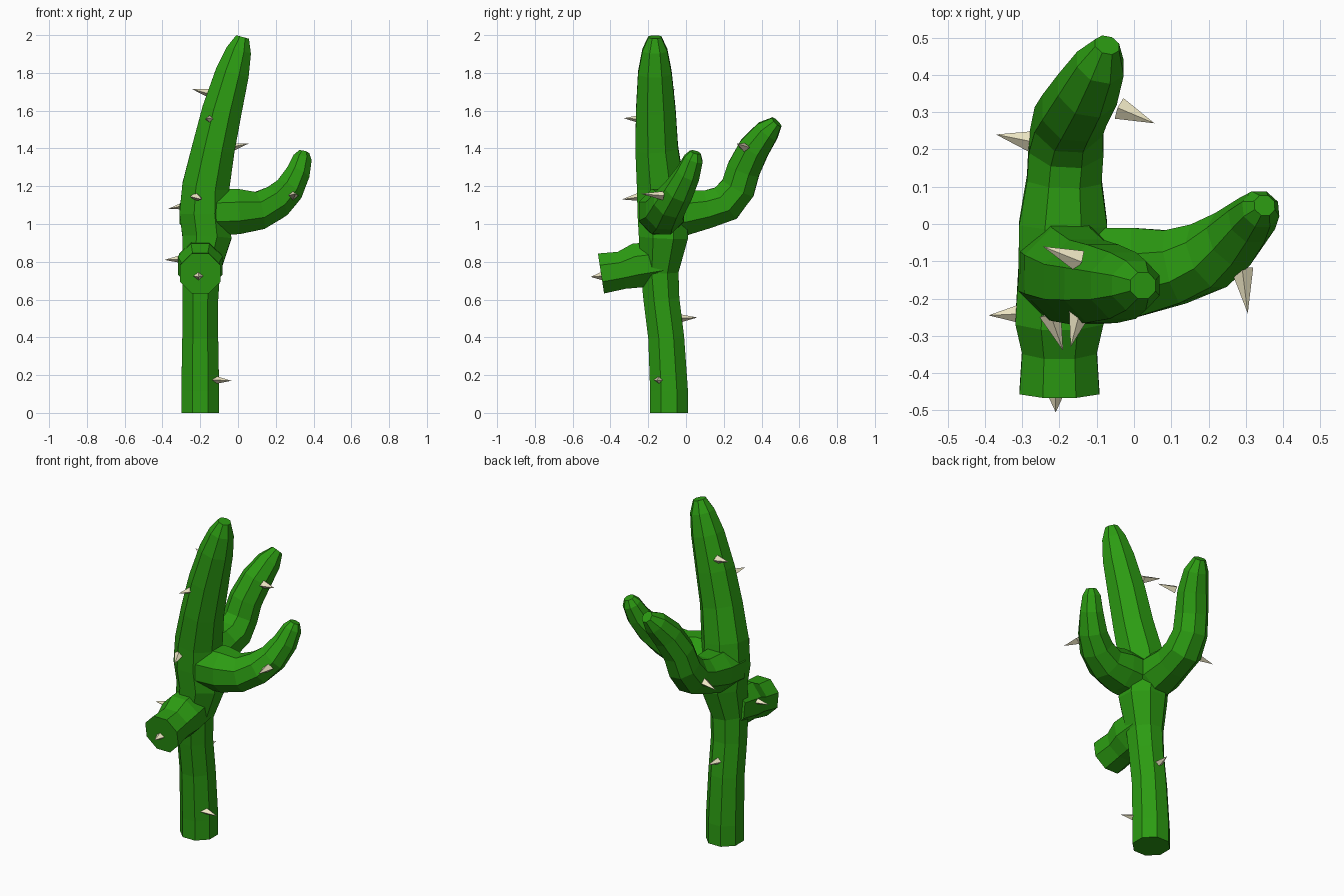
import bpy, bmesh
from math import cos, sin, pi
from mathutils import Vector

if "Cube" in bpy.data.objects:
    bpy.data.objects.remove(bpy.data.objects["Cube"])


def material(name, color):
    m = bpy.data.materials.new(name)
    m.diffuse_color = color
    m.use_nodes = True
    m.node_tree.nodes["Principled BSDF"].inputs["Base Color"].default_value = m.diffuse_color
    return m


GREEN = material("green skin", (0.025, 0.33, 0.006, 1))
BONE = material("pale spine", (0.85, 0.79, 0.55, 1))


def finish(bm, name, mat):
    bmesh.ops.recalc_face_normals(bm, faces=bm.faces)
    mesh = bpy.data.meshes.new(name)
    bm.to_mesh(mesh)
    bm.free()
    mesh.materials.append(mat)
    ob = bpy.data.objects.new(name, mesh)
    bpy.context.collection.objects.link(ob)
    return ob


def limb(name, path, ref, sides=8):
    """Flat-faced tube through (x, y, z, half width) stations."""
    bm = bmesh.new()
    pts = [Vector(p[:3]) for p in path]
    rings = []
    for i, p in enumerate(pts):
        t = (pts[min(i + 1, len(pts) - 1)] - pts[max(i - 1, 0)]).normalized()
        if i == 0:
            t = (pts[1] - pts[0]).normalized()
        u = Vector(ref).cross(t).normalized()
        v = t.cross(u)
        r = path[i][3] / cos(pi / sides)
        angles = [2 * pi * (k + 0.5) / sides for k in range(sides)]
        rings.append([bm.verts.new(p + (u * cos(a) + v * sin(a)) * r) for a in angles])
    for a, b in zip(rings, rings[1:]):
        for k in range(sides):
            j = (k + 1) % sides
            bm.faces.new((a[k], a[j], b[j], b[k]))
    bm.faces.new(rings[0])
    bm.faces.new(rings[-1])
    return finish(bm, name, GREEN)


def spine(name, base, tip, r=0.03):
    """Four-sided thorn from base to tip."""
    bm = bmesh.new()
    b, t = Vector(base), Vector(tip)
    d = (t - b).normalized()
    u = d.cross(Vector((0, 0, 1))).normalized()
    v = d.cross(u)
    ring = [bm.verts.new(b + o) for o in (u * r, v * r * 0.8, -u * r, -v * r * 0.8)]
    apex = bm.verts.new(t)
    bm.faces.new(ring)
    for k in range(4):
        bm.faces.new((ring[k], ring[(k + 1) % 4], apex))
    return finish(bm, name, BONE)


# Trunk, leaning to the right towards its tip
trunk = limb("cactus_body", [
    (-.2, -.09, 0, .1), (-.2, -.09, .12, .1), (-.2, -.105, .4, .095),
    (-.2, -.13, .6, .095), (-.195, -.14, .75, .1), (-.165, -.12, .93, .13),
    (-.178, -.125, 1.06, .132), (-.17, -.135, 1.2, .125), (-.13, -.155, 1.4, .113),
    (-.085, -.16, 1.6, .105), (-.03, -.165, 1.8, .089), (.005, -.165, 1.92, .066),
    (.024, -.165, 1.99, .035)], (0, 1, 0))

# Side arm, back arm and cut-off front stub
arms = [
    limb("side_arm", [
        (-.16, -.13, 1.06, .12), (0, -.13, 1.066, .12), (.11, -.115, 1.07, .1),
        (.2, -.085, 1.115, .09), (.265, -.04, 1.175, .078), (.315, .01, 1.265, .064),
        (.34, .04, 1.345, .05), (.35, .05, 1.38, .028)], (0, 1, 0)),
    limb("back_arm", [
        (-.19, -.13, 1.05, .12), (-.19, 0, 1.06, .118), (-.187, .12, 1.08, .1),
        (-.182, .21, 1.11, .1), (-.175, .275, 1.19, .092), (-.16, .305, 1.29, .088),
        (-.125, .36, 1.4, .082), (-.09, .43, 1.49, .065), (-.072, .48, 1.54, .033)],
        (1, 0, 0)),
    limb("front_stub", [
        (-.2, -.12, .8, .11), (-.2, -.26, .78, .118), (-.2, -.34, .755, .1),
        (-.2, -.45, .738, .107)], (1, 0, 0)),
]

# Fuse the arms into the trunk
bpy.context.view_layer.objects.active = trunk
for arm in arms:
    mod = trunk.modifiers.new("fuse", "BOOLEAN")
    mod.operation = "UNION"
    mod.solver = "EXACT"
    mod.object = arm
    bpy.ops.object.modifier_apply(modifier=mod.name)
    bpy.data.objects.remove(arm)

# Scattered spines: base, tip
for i, (base, tip) in enumerate([
    ((-.13, -.14, .175), (-.035, -.155, .17)),
    ((-.2, -.04, .5), (-.19, .06, .505)),
    ((-.21, -.44, .725), (-.21, -.505, .72)),
    ((-.29, -.24, .815), (-.39, -.245, .81)),
    ((-.27, .22, 1.1), (-.37, .24, 1.08)),
    ((-.225, -.24, 1.145), (-.19, -.34, 1.13)),
    ((-.145, -.235, 1.555), (-.17, -.33, 1.56)),
    ((-.145, -.1, 1.69), (-.245, -.06, 1.715)),
    ((-.04, .31, 1.405), (.055, .27, 1.425)),
    ((.29, -.12, 1.15), (.305, -.24, 1.16)),
]):
    spine(f"spine_{i + 1}", base, tip)
